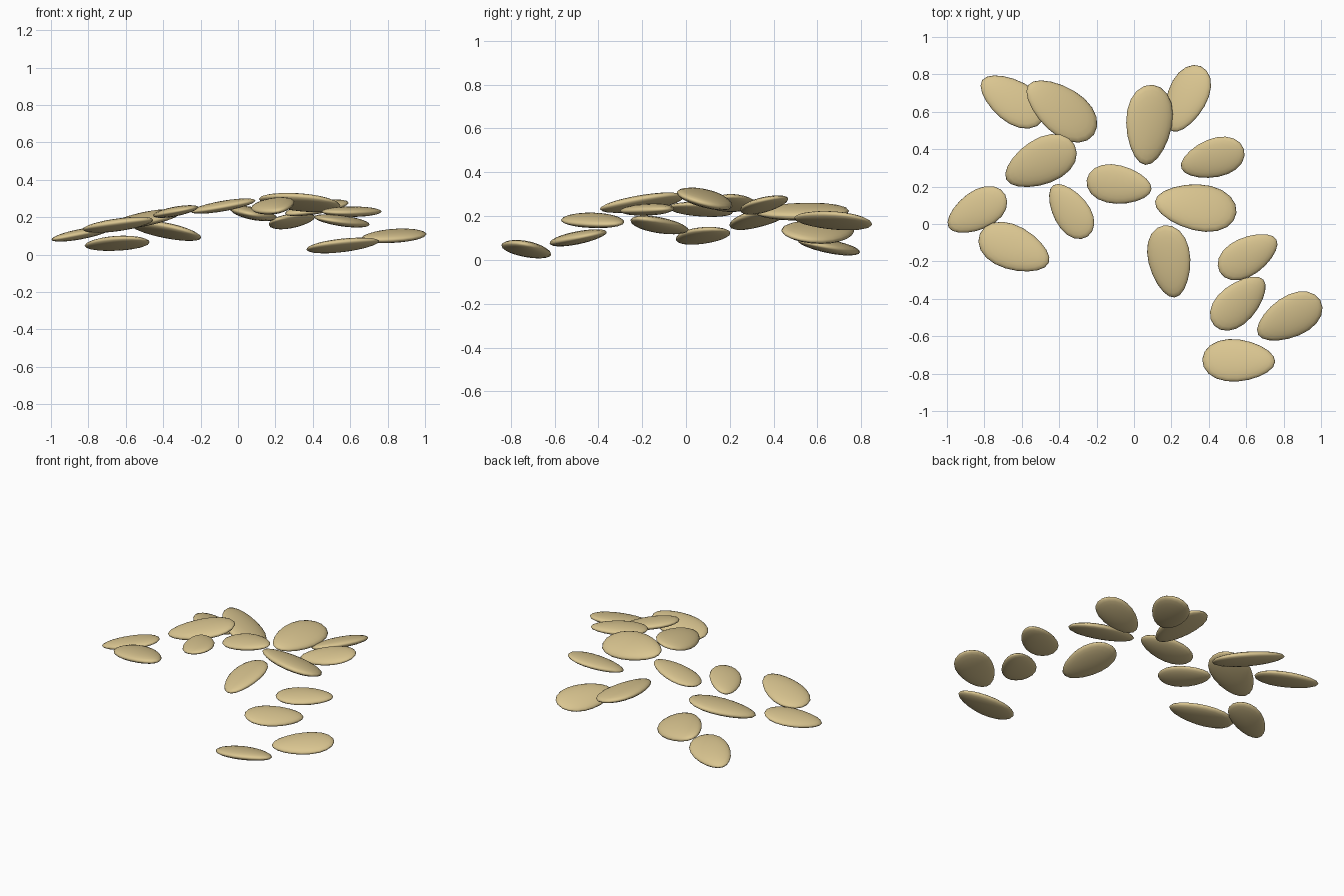
import bpy
import bmesh
from math import cos, sin, radians
from mathutils import Matrix, Vector

cube = bpy.data.objects.get("Cube")
if cube:
    bpy.data.objects.remove(cube, do_unlink=True)

# Single warm tan colour
tan_husk = bpy.data.materials.new("tan_husk")
tan_husk.use_nodes = True
tan_husk.diffuse_color = (0.70, 0.56, 0.28, 1)
shader = next(n for n in tan_husk.node_tree.nodes if n.type == 'BSDF_PRINCIPLED')
shader.inputs["Base Color"].default_value = tan_husk.diffuse_color
shader.inputs["Roughness"].default_value = 0.8

WIDTH_RATIO = 0.58       # width relative to length
THICKNESS_RATIO = 0.155  # thickness relative to length
TAPER = 0.18             # how much the tip narrows


def make_seed_mesh():
    """Flattened egg of unit length whose narrow tip points along +x."""
    bm = bmesh.new()
    bmesh.ops.create_uvsphere(bm, u_segments=20, v_segments=12, radius=0.5)
    for vert in bm.verts:
        narrowing = 1 - TAPER * vert.co.x * 2
        vert.co.y *= WIDTH_RATIO * narrowing
        vert.co.z *= THICKNESS_RATIO
    for face in bm.faces:
        face.smooth = True
    mesh = bpy.data.meshes.new("seed")
    bm.to_mesh(mesh)
    bm.free()
    mesh.materials.append(tan_husk)
    return mesh


def place_seed(name, mesh, x, y, z, length, heading, slope_x, slope_y):
    """Lay a seed on a plane with the given slopes, its tip along the heading."""
    angle = radians(heading)
    normal = Vector((-slope_x, -slope_y, 1)).normalized()
    along = Vector((cos(angle), sin(angle), slope_x * cos(angle) + slope_y * sin(angle)))
    size = length * along.length
    along.normalize()
    across = normal.cross(along)
    rotation = Matrix((along, across, normal)).transposed().to_4x4()
    seed = bpy.data.objects.new(name, mesh)
    seed.matrix_world = Matrix.Translation((x, y, z)) @ rotation @ Matrix.Scale(size, 4)
    bpy.context.collection.objects.link(seed)


# Loose heap: x, y, z, length, tip heading in degrees, slope along x, slope along y
seeds = [
    (-.65, .66, .06, .39, 146, -.03, -.21),
    (-.39, .61, .13, .44, 143, -.27, -.17),
    (.28, .67, .18, .38, 246, .27, -.16),
    (-.50, .33, .19, .41, 207, .15, .16),
    (-.84, .07, .11, .35, 210, .19, 0),
    (-.64, -.13, .16, .40, -23, .11, -.11),
    (-.34, .07, .23, .33, 124, .19, 0),
    (-.08, .21, .26, .35, -8, .18, .05),
    (.08, .53, .22, .43, -95, -.2, .03),
    (.33, .09, .28, .44, 172, -.12, -.28),
    (.42, .35, .25, .35, 197, .14, .18),
    (.19, -.2, .26, .39, -82, .19, .17),
    (.61, -.17, .23, .35, 30, -.02, .06),
    (.56, -.42, .18, .36, 43, -.17, .06),
    (.83, -.5, .1, .38, 209, 0, .2),
    (.56, -.73, .05, .39, -2, .11, -.18),
]

seed_mesh = make_seed_mesh()
for number, placement in enumerate(seeds, start=1):
    place_seed(f"seed_{number}", seed_mesh, *placement)
